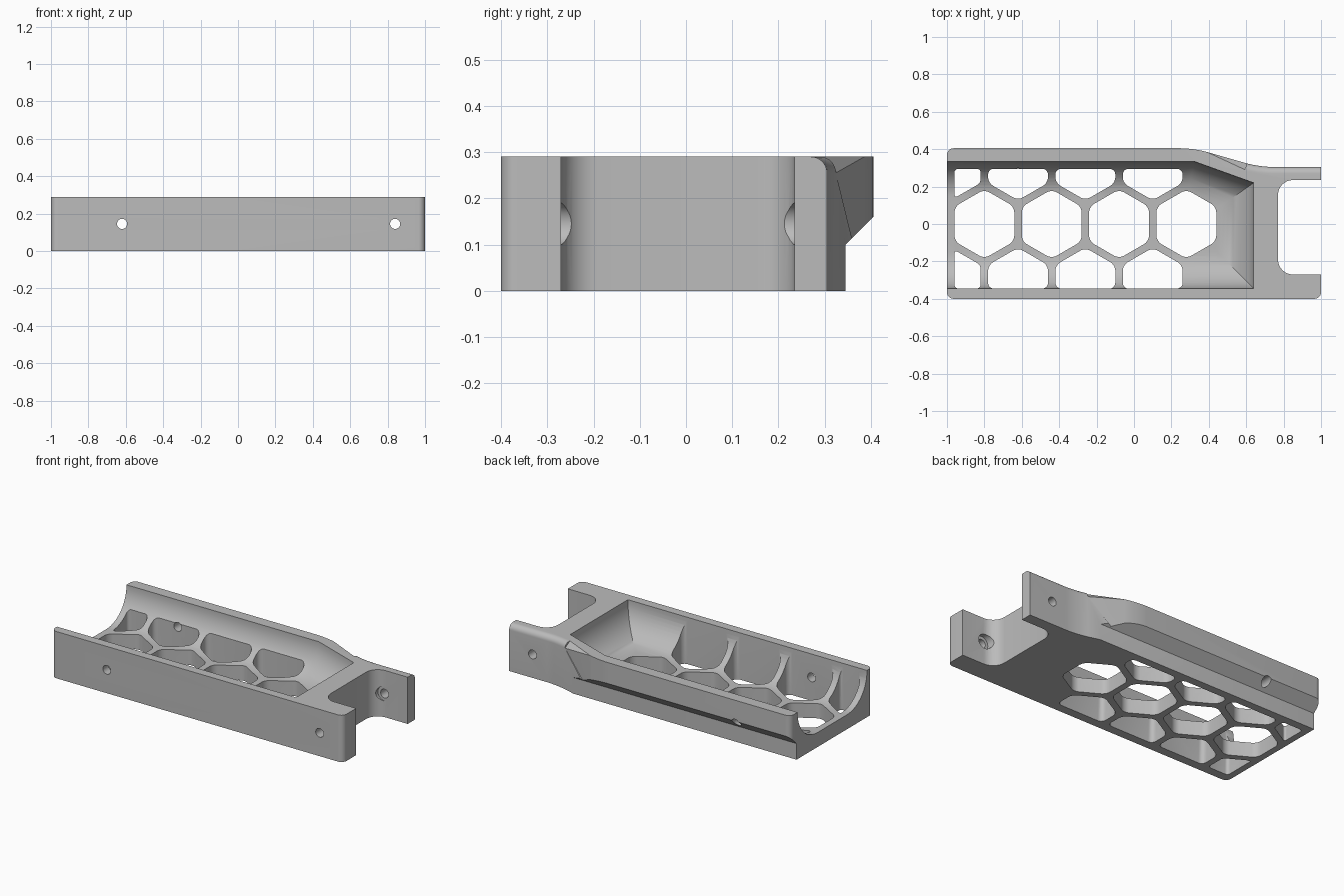
import bpy, bmesh, math
from mathutils import Matrix, Vector

if "Cube" in bpy.data.objects:
    bpy.data.objects.remove(bpy.data.objects["Cube"])

HEIGHT = 0.29
cutters = []


def make_object(name, bm):
    bmesh.ops.recalc_face_normals(bm, faces=bm.faces)
    mesh = bpy.data.meshes.new(name)
    bm.to_mesh(mesh)
    bm.free()
    obj = bpy.data.objects.new(name, mesh)
    bpy.context.scene.collection.objects.link(obj)
    return obj


def add_cutter(name, bm):
    obj = make_object(name, bm)
    obj.hide_render = True
    cutters.append(obj)


def extrude(bm, faces, vector):
    out = bmesh.ops.extrude_face_region(bm, geom=faces)
    moved = [v for v in out["geom"] if isinstance(v, bmesh.types.BMVert)]
    bmesh.ops.translate(bm, verts=moved, vec=vector)


def prism(points, low, high):
    bm = bmesh.new()
    face = bm.faces.new([bm.verts.new((x, y, low)) for x, y in points])
    extrude(bm, [face], Vector((0, 0, high - low)))
    return bm


def round_edges(bm, rule, radius, segments=8):
    edges = [e for e in bm.edges if rule(e.verts[0].co, e.verts[1].co)]
    bmesh.ops.bevel(bm, geom=edges, offset=radius, segments=segments,
                    profile=0.5, affect='EDGES')


def upright(a, b):
    return abs(a.z - b.z) > 0.01 and (a.xy - b.xy).length < 0.001


def cylinder_y(name, x, radius, y0, y1):
    bm = bmesh.new()
    place = Matrix.Translation((x, (y0 + y1) / 2, 0.145)) @ Matrix.Rotation(math.pi / 2, 4, 'X')
    bmesh.ops.create_cone(bm, cap_ends=True, segments=32, radius1=radius,
                          radius2=radius, depth=y1 - y0, matrix=place)
    add_cutter(name, bm)


# Outer body with a narrowed rear arm
bm = prism([(-1, -0.4), (1, -0.4), (1, 0.305), (0.67, 0.305),
            (0.32, 0.405), (-1, 0.405)], 0, HEIGHT)
round_edges(bm, lambda a, b: upright(a, b) and (a.x < -0.9 or a.y < -0.3), 0.035)
round_edges(bm, lambda a, b: upright(a, b) and 0.2 < a.x < 0.8, 0.07)
round_edges(bm, lambda a, b: min(a.z, b.z) > HEIGHT - 0.001
            and min(a.y, b.y) > 0.29 and min(a.x, b.x) > 0.55, 0.035)
body = make_object("bracket_body", bm)

# Undercut along the lower rear wall
bm = bmesh.new()
profile = [(0.345, -0.1), (0.345, 0.1), (0.415, 0.17), (0.5, 0.17), (0.5, -0.1)]
face = bm.faces.new([bm.verts.new((-1.2, y, z)) for y, z in profile])
extrude(bm, [face], Vector((2.4, 0, 0)))
add_cutter("rear_undercut_cutter", bm)

# Trough with a wide rounded floor
bm = prism([(-1.4, -0.345), (0.64, -0.345), (0.64, 0.22),
            (0.32, 0.335), (-1.4, 0.335)], 0.09, 0.5)
round_edges(bm, lambda a, b: max(a.z, b.z) < 0.1 and max(a.x, b.x) > -1.3, 0.195, 14)
add_cutter("trough_cutter", bm)

# Open slot between the two arms
bm = prism([(0.77, -0.27), (1.3, -0.27), (1.3, 0.235), (0.77, 0.235)], -0.2, 0.5)
round_edges(bm, lambda a, b: upright(a, b) and a.x < 1, 0.08)
add_cutter("arm_slot_cutter", bm)

# Honeycomb floor openings, clipped to the frame
PITCH = 0.36
for row in (-1, 0, 1):
    for i in range(4):
        x = -0.8 + PITCH * i - (PITCH / 2 if row else 0)
        y = row * PITCH * math.sin(math.pi / 3)
        bm = bmesh.new()
        place = Matrix.Translation((x, y, -0.1)) @ Matrix.Rotation(math.pi / 6, 4, 'Z')
        ring = [place @ Vector((math.cos(a), math.sin(a), 0)).lerp(Vector(), 1 - 0.1848)
                for a in (k * math.pi / 3 for k in range(6))]
        bm.faces.new([bm.verts.new(p) for p in ring])
        for co, no in (((-0.96, 0, 0), (-1, 0, 0)), ((0, -0.3449, 0), (0, -1, 0)),
                       ((0, 0.295, 0), (0, 1, 0))):
            bmesh.ops.bisect_plane(bm, geom=bm.verts[:] + bm.edges[:] + bm.faces[:],
                                   plane_co=co, plane_no=no, clear_outer=True)
        extrude(bm, bm.faces[:], Vector((0, 0, 0.5)))
        round_edges(bm, upright, 0.02 if row and i == 0 else 0.03, 5)
        add_cutter("honeycomb_cutter", bm)

# Bolt holes and the wider recess inside the arms
for x in (-0.62, 0.84):
    cylinder_y("bolt_hole_cutter", x, 0.027, -0.6, 0.6)
cylinder_y("bolt_recess_cutter", 0.84, 0.045, -0.3, 0.236)

# Carve the body, then drop the cutters
for cutter in cutters:
    mod = body.modifiers.new(cutter.name, 'BOOLEAN')
    mod.operation = 'DIFFERENCE'
    mod.solver = 'EXACT'
    mod.object = cutter
carved = bpy.data.meshes.new_from_object(body.evaluated_get(bpy.context.evaluated_depsgraph_get()))
body.modifiers.clear()
body.data = carved
for cutter in cutters:
    bpy.data.objects.remove(cutter)

# Single grey finish
grey = bpy.data.materials.new("light_grey")
grey.use_nodes = True
colour = (0.5, 0.5, 0.5, 1)
grey.diffuse_color = colour
grey.node_tree.nodes["Principled BSDF"].inputs["Base Color"].default_value = colour
carved.materials.clear()
carved.materials.append(grey)
for poly in carved.polygons:
    poly.material_index = 0

bpy.ops.object.select_all(action='DESELECT')
body.select_set(True)
bpy.context.view_layer.objects.active = body
bpy.ops.object.shade_smooth_by_angle(angle=math.radians(30))
